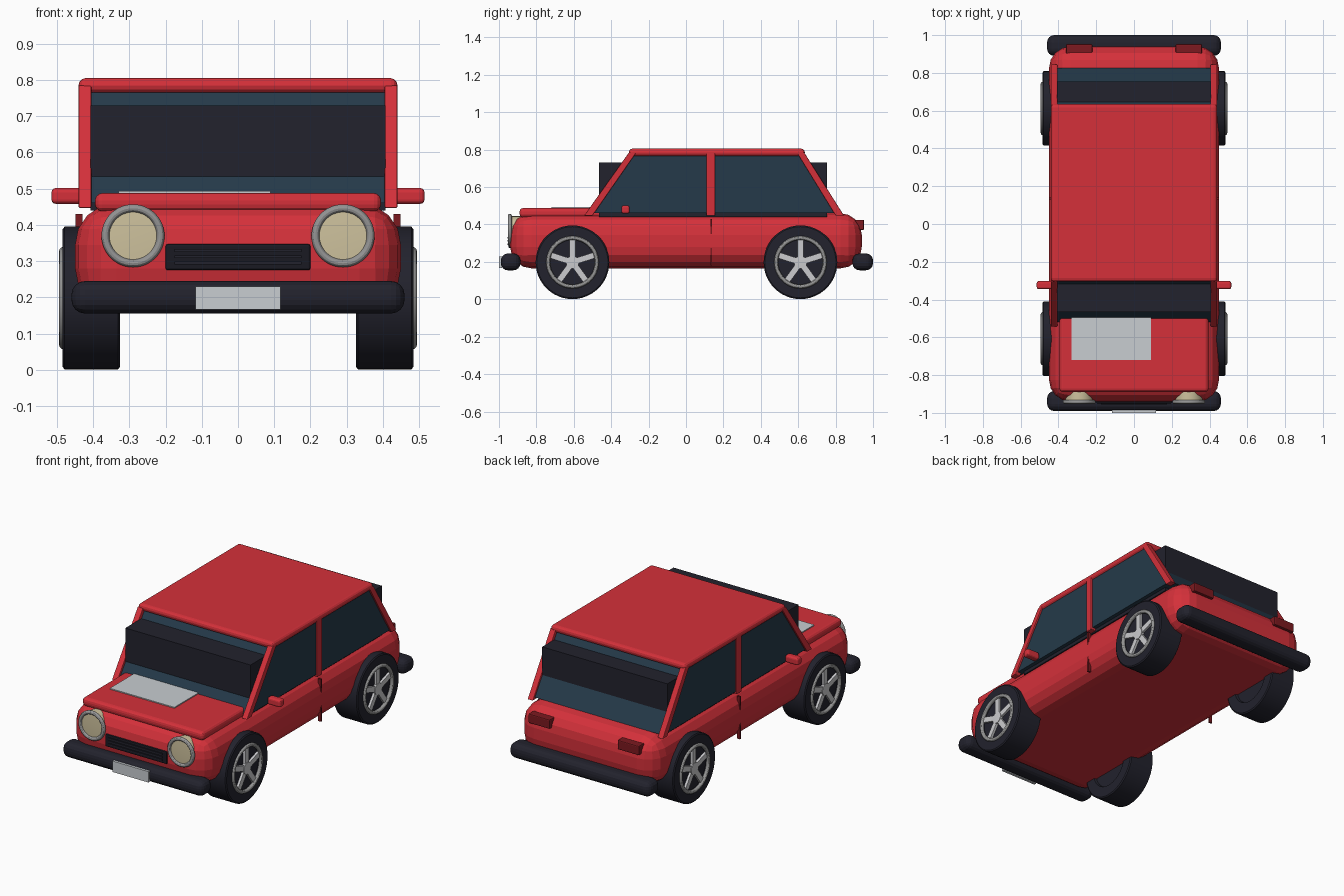
import bpy, bmesh, math
from mathutils import Matrix, Vector

cube = bpy.data.objects.get("Cube")
if cube:
    bpy.data.objects.remove(cube, do_unlink=True)


def material(name, r, g, b):
    m = bpy.data.materials.new(name)
    m.use_nodes = True
    m.diffuse_color = (r, g, b, 1)
    m.node_tree.nodes["Principled BSDF"].inputs["Base Color"].default_value = (r, g, b, 1)
    return m


RED = material("red paint", 0.66, 0.03, 0.042)
DARK_RED = material("dark red", 0.2, 0.01, 0.014)
BLACK = material("black rubber", 0.016, 0.016, 0.026)
GRILLE = material("grille black", 0.01, 0.01, 0.016)
GLASS = material("tinted glass", 0.018, 0.042, 0.068)
CHROME = material("chrome", 0.3, 0.3, 0.3)
SILVER = material("silver alloy", 0.6, 0.6, 0.62)
WHITE = material("pale grey", 0.58, 0.61, 0.64)
CREAM = material("cream lens", 0.62, 0.54, 0.34)


def finish(name, bm, mat, bevel=0, segments=3, smooth=False):
    bmesh.ops.recalc_face_normals(bm, faces=bm.faces)
    me = bpy.data.meshes.new(name)
    bm.to_mesh(me)
    bm.free()
    me.materials.append(mat)
    ob = bpy.data.objects.new(name, me)
    bpy.context.collection.objects.link(ob)
    if bevel:
        mod = ob.modifiers.new("Bevel", "BEVEL")
        mod.width, mod.segments = bevel, segments
    if smooth:
        bpy.ops.object.select_all(action="DESELECT")
        ob.select_set(True)
        bpy.context.view_layer.objects.active = ob
        bpy.ops.object.shade_smooth_by_angle()
    return ob


def box(name, mat, x, y, z, bevel=0, segments=3):
    """Box from (min, max) ranges."""
    bm = bmesh.new()
    size = [b - a for a, b in (x, y, z)]
    mid = [(a + b) / 2 for a, b in (x, y, z)]
    bmesh.ops.create_cube(bm, size=1, matrix=Matrix.Translation(mid) @ Matrix.Diagonal((*size, 1)))
    return finish(name, bm, mat, bevel, segments)


def prism(name, mat, profile, x0, x1, bevel=0):
    """Side profile of (y, z) points extruded across x."""
    bm = bmesh.new()
    face = bm.faces.new([bm.verts.new((x0, y, z)) for y, z in profile])
    new = bmesh.ops.extrude_face_region(bm, geom=[face])["geom"]
    bmesh.ops.translate(bm, vec=(x1 - x0, 0, 0), verts=[v for v in new if isinstance(v, bmesh.types.BMVert)])
    return finish(name, bm, mat, bevel, 2)


def lathe(name, mat, profile, centre, axis, steps=48):
    """Closed (radius, distance) profile spun round an axis through centre."""
    bm = bmesh.new()
    turn = Vector((0, 0, 1)).rotation_difference(Vector(axis)).to_matrix().to_4x4()
    verts = [bm.verts.new((r, 0, d)) for r, d in profile]
    edges = [bm.edges.new((verts[i - 1], verts[i])) for i in range(len(verts))]
    bmesh.ops.spin(bm, geom=verts + edges, cent=(0, 0, 0), axis=(0, 0, 1), angle=math.tau, steps=steps)
    bmesh.ops.remove_doubles(bm, verts=bm.verts, dist=0.0002)
    bmesh.ops.transform(bm, matrix=Matrix.Translation(centre) @ turn, verts=bm.verts)
    return finish(name, bm, mat, smooth=True)


def ring(major, minor, offset):
    return [(major + minor * math.cos(a * math.tau / 12), offset + minor * math.sin(a * math.tau / 12))
            for a in range(12)]


# Body shell, bonnet and roof
box("body", RED, (-0.45, 0.45), (-0.94, 0.94), (0.165, 0.46), 0.115, 4)
box("bonnet", RED, (-0.395, 0.395), (-0.89, -0.29), (0.437, 0.488), 0.02)
box("bonnet_panel", WHITE, (-0.33, 0.09), (-0.72, -0.45), (0.485, 0.494))
box("roof", RED, (-0.44, 0.44), (-0.305, 0.635), (0.765, 0.805), 0.018)

# Cabin glass and the dark interior block poking through both screens
prism("cabin_glass", GLASS, [(-0.52, 0.46), (0.825, 0.46), (0.615, 0.775), (-0.285, 0.775)], -0.43, 0.43)
box("interior", BLACK, (-0.407, 0.407), (-0.465, 0.755), (0.44, 0.73))

# Bumpers, number plate and grille
box("front_bumper", BLACK, (-0.46, 0.46), (-0.99, -0.885), (0.155, 0.245), 0.038, 4)
box("rear_bumper", BLACK, (-0.46, 0.46), (0.89, 1.0), (0.155, 0.245), 0.038, 4)
box("number_plate", WHITE, (-0.117, 0.117), (-1.0, -0.985), (0.166, 0.23))
box("grille", GRILLE, (-0.2, 0.2), (-0.95, -0.9), (0.275, 0.347), 0.006, 2)
for z in (0.295, 0.312, 0.329):
    box("grille_bar", BLACK, (-0.175, 0.175), (-0.955, -0.945), (z - 0.004, z + 0.004))

for s, side in ((1, "left"), (-1, "right")):
    def span(a, b):
        return tuple(sorted((s * a, s * b)))

    # Window pillars
    px = span(0.405, 0.44)
    prism(side + "_front_pillar", RED, [(-0.545, 0.447), (-0.5, 0.447), (-0.265, 0.785), (-0.305, 0.785)], *px, 0.004)
    prism(side + "_rear_pillar", RED, [(0.8, 0.447), (0.845, 0.447), (0.632, 0.785), (0.592, 0.785)], *px, 0.004)
    box(side + "_middle_pillar", RED, px, (0.11, 0.155), (0.447, 0.785), 0.004)

    # Door seam, mirror and tail light
    box(side + "_door_seam", DARK_RED, span(0.43, 0.449), (0.13, 0.14), (0.18, 0.43))
    box(side + "_mirror", RED, span(0.43, 0.515), (-0.345, -0.302), (0.458, 0.502), 0.012)
    box(side + "_tail_light", DARK_RED, span(0.22, 0.36), (0.9, 0.952), (0.37, 0.425), 0.006, 2)

    # Headlight
    c = (s * 0.29, -0.935, 0.37)
    lathe(side + "_headlight_lens", CREAM, [(0, -0.06), (0.074, -0.06), (0.074, 0.008), (0, 0.012)], c, (0, -1, 0))
    lathe(side + "_headlight_ring", CHROME, ring(0.076, 0.011, 0.007), c, (0, -1, 0))

    # Wheels
    for y, end in ((-0.607, "front"), (0.612, "rear")):
        name = side + "_" + end
        c = (s * 0.405, y, 0.198)
        tyre = [(0, -0.065), (0.125, -0.065), (0.13, -0.079), (0.19, -0.079), (0.197, -0.074),
                (0.197, 0.074), (0.19, 0.079), (0.13, 0.079), (0.125, 0.065), (0, 0.065)]
        lathe(name + "_tyre", BLACK, tyre, c, (s, 0, 0))
        lathe(name + "_rim", CHROME, ring(0.13, 0.011, 0.078), c, (s, 0, 0))
        lathe(name + "_hub", SILVER, [(0, 0.06), (0.034, 0.06), (0.034, 0.082), (0, 0.084)], c, (s, 0, 0), 24)
        for k in range(5):
            spoke = box(name + "_spoke", SILVER, (-0.01, 0.01), (-0.016, 0.016), (0.01, 0.125))
            spoke.location = (s * 0.474, y, 0.198)
            spoke.rotation_euler.x = k * math.tau / 5
